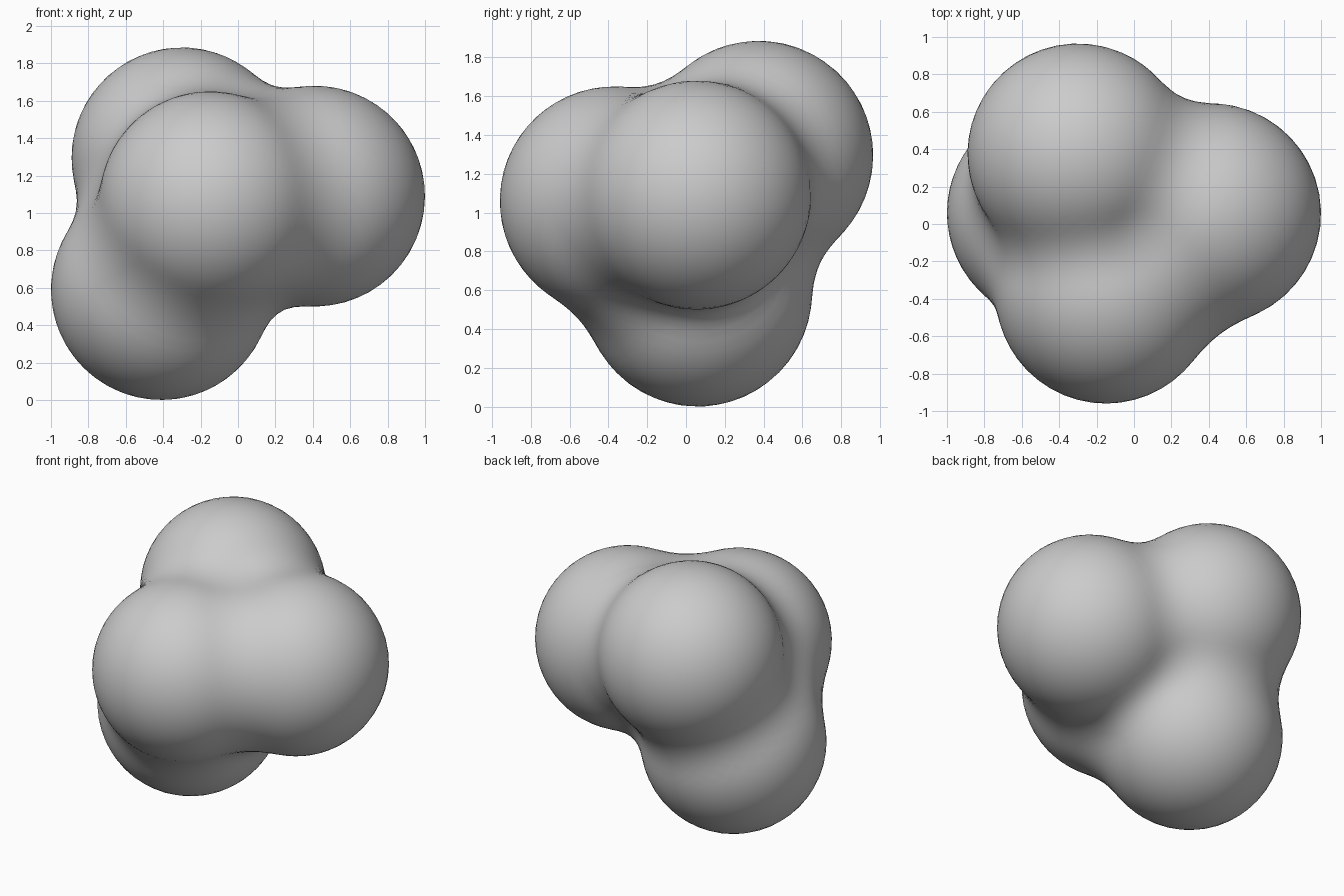
import bpy, bmesh
from mathutils import Vector

if "Cube" in bpy.data.objects:
    bpy.data.objects.remove(bpy.data.objects["Cube"])

# Four equal lobes in a loose tetrahedron: right, front, back top, lower left
LOBES = [Vector(c) for c in ((0.41, 0.055, 1.09), (-0.15, -0.37, 1.06),
                             (-0.30, 0.375, 1.295), (-0.41, 0.06, 0.59))]
RADIUS = 0.59        # visible radius of one lobe
REACH = 0.83         # distance at which a lobe stops blending
LEVEL = (1 - (RADIUS / REACH) ** 2) ** 3


def inside(p):
    """True where the summed soft falloff of the lobes is above the surface level."""
    total = 0.0
    for c in LOBES:
        q = (p - c).length_squared / REACH ** 2
        if q < 1:
            total += (1 - q) ** 3
    return total > LEVEL


# Push a sphere outward from the middle onto the blended surface
centre = sum(LOBES, Vector()) / len(LOBES)
bm = bmesh.new()
bmesh.ops.create_icosphere(bm, subdivisions=5, radius=1)
for v in bm.verts:
    d = v.co.normalized()
    lo, hi = 0.0, 1.5
    for _ in range(22):
        mid = (lo + hi) / 2
        if inside(centre + d * mid):
            lo = mid
        else:
            hi = mid
    v.co = centre + d * lo

# Smooth-shaded blob
for f in bm.faces:
    f.smooth = True
mesh = bpy.data.meshes.new("blended_blob")
bm.to_mesh(mesh)
bm.free()
blob = bpy.data.objects.new("blended_blob", mesh)
bpy.context.collection.objects.link(blob)
